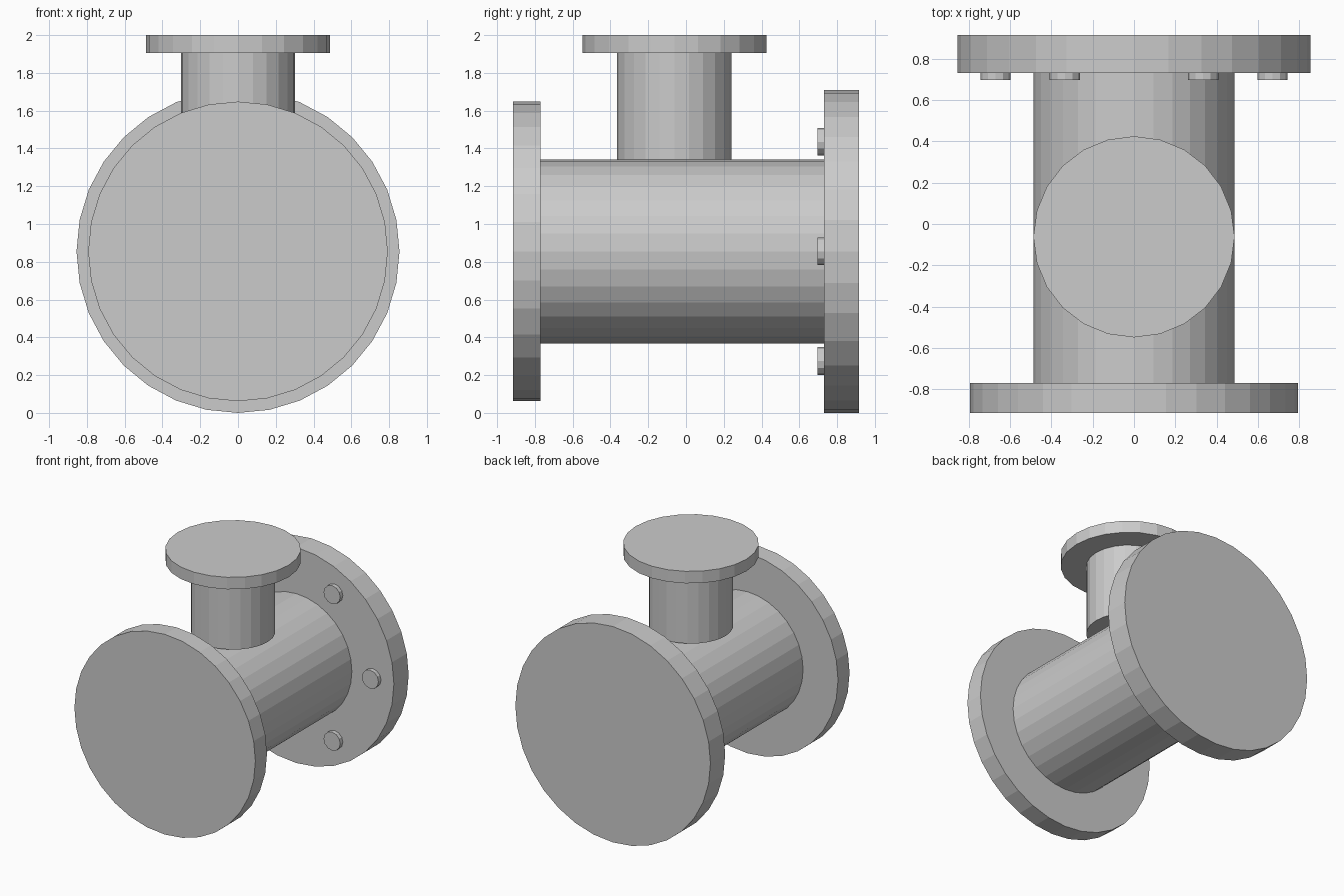
import bpy
from math import pi, cos, sin

if "Cube" in bpy.data.objects:
    bpy.data.objects.remove(bpy.data.objects["Cube"])

AXIS_Z = 0.855     # height of the main pipe axis
BRANCH_Y = -0.062  # position of the upright branch


def cyl(name, radius, x, y, z, depth, sides, along_y):
    rot = (pi / 2, 0, 0) if along_y else (0, 0, 0)
    bpy.ops.mesh.primitive_cylinder_add(vertices=sides, radius=radius, depth=depth,
                                        location=(x, y, z), rotation=rot)
    ob = bpy.context.object
    ob.name = name
    return ob


def along_y(name, radius, y0, y1, sides=32, x=0, z=AXIS_Z):
    return cyl(name, radius, x, (y0 + y1) / 2, z, y1 - y0, sides, True)


def upright(name, radius, z0, z1, sides=24):
    return cyl(name, radius, 0, BRANCH_Y, (z0 + z1) / 2, z1 - z0, sides, False)


# main pipe with its two end flanges
along_y("main_pipe", 0.487, -0.77, 0.73)
along_y("front_flange", 0.793, -0.915, -0.77)
along_y("back_flange", 0.855, 0.73, 0.915)

# upright branch standing on top of the pipe, and its cap flange
upright("branch_pipe", 0.303, 1.342, 1.905)
upright("branch_flange", 0.487, 1.905, 2.0)

# ring of six bolt heads on the inner face of the back flange
for i in range(6):
    a = i * pi / 3
    along_y(f"bolt_{i + 1}", 0.073, 0.697, 0.735, 12,
            0.67 * cos(a), AXIS_Z + 0.67 * sin(a))
